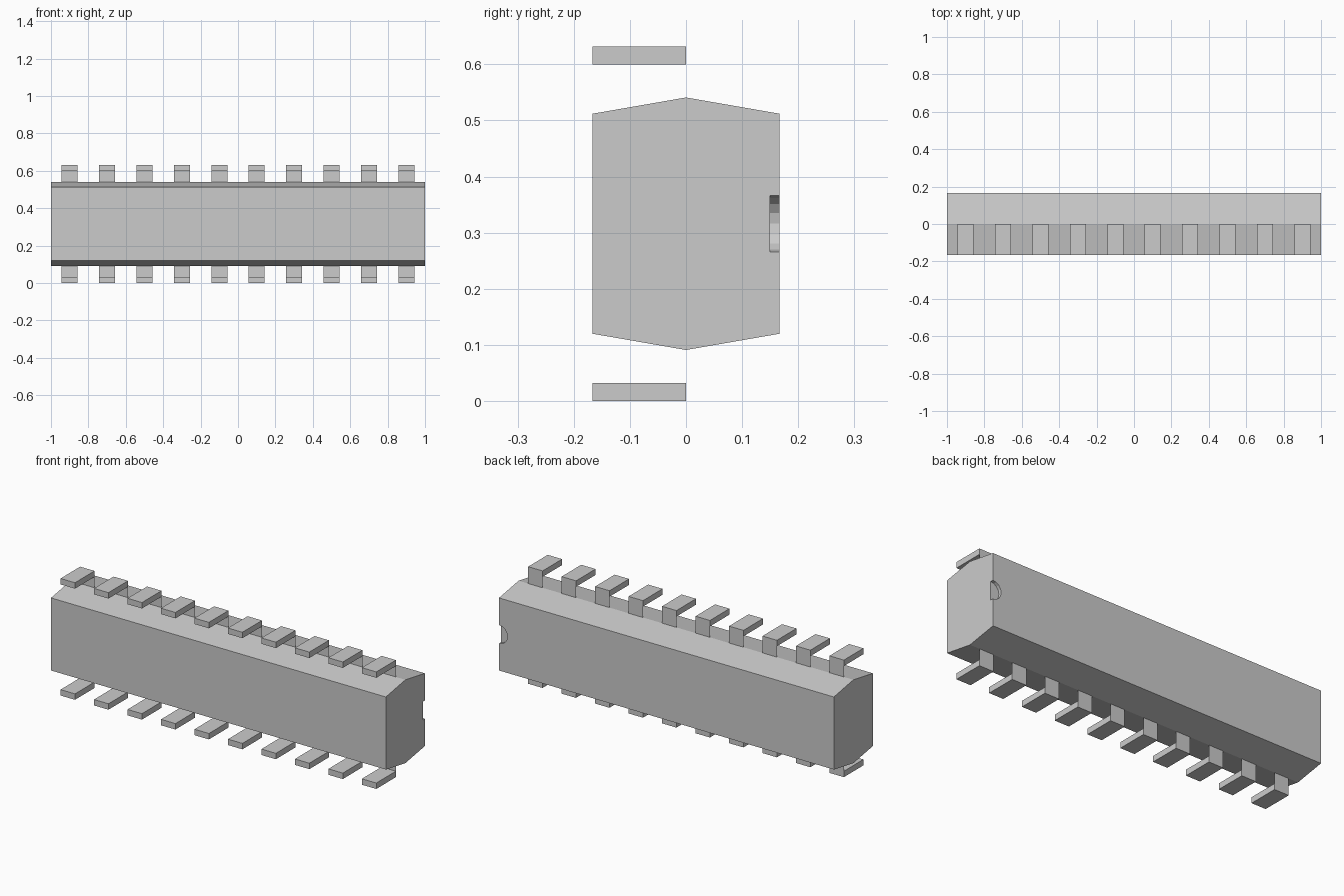
import bpy, bmesh, math

cube = bpy.data.objects.get("Cube")
if cube:
    bpy.data.objects.remove(cube, do_unlink=True)

grey = bpy.data.materials.new("plain_grey")
grey.use_nodes = True
colour = (0.6, 0.6, 0.6, 1)
grey.diffuse_color = colour
grey.node_tree.nodes["Principled BSDF"].inputs["Base Color"].default_value = colour

MID = 0.316       # height of the centre line
HALF_Y = 0.167    # half depth of the housing
RIDGE = 0.225     # centre line to ridge
EDGE = 0.196      # centre line to edge of the flat faces
ARM_IN, ARM_OUT = 0.284, 0.316
PIN_W = 0.086


def add_object(name, bm):
    bmesh.ops.recalc_face_normals(bm, faces=bm.faces)
    mesh = bpy.data.meshes.new(name)
    bm.to_mesh(mesh)
    bm.free()
    mesh.materials.append(grey)
    obj = bpy.data.objects.new(name, mesh)
    bpy.context.collection.objects.link(obj)
    return obj


def prism(bm, points, direction):
    """Extrude a closed outline along a direction."""
    face = bm.faces.new([bm.verts.new(p) for p in points])
    new = bmesh.ops.extrude_face_region(bm, geom=[face])["geom"]
    verts = [v for v in new if isinstance(v, bmesh.types.BMVert)]
    bmesh.ops.translate(bm, verts=verts, vec=direction)


# Housing: long prism with a six-sided section
profile = [(-HALF_Y, -EDGE), (0, -RIDGE), (HALF_Y, -EDGE),
           (HALF_Y, EDGE), (0, RIDGE), (-HALF_Y, EDGE)]
bm = bmesh.new()
prism(bm, [(-1, y, MID + z) for y, z in profile], (2, 0, 0))
housing = add_object("housing", bm)

# Round notch at one end of the back face
bm = bmesh.new()
angles = [i * math.tau / 16 for i in range(16)]
prism(bm, [(1 + 0.05 * math.cos(a), 0.15, MID + 0.05 * math.sin(a)) for a in angles],
      (0, 0.1, 0))
cutter = add_object("notch_cutter", bm)
cutter.hide_render = True
cutter.hide_viewport = True
cut = housing.modifiers.new("notch", 'BOOLEAN')
cut.operation = 'DIFFERENCE'
cut.solver = 'EXACT'
cut.object = cutter


# Pins: a thin web standing on the ridge and a flat arm bent to the front
def add_pin(name, x, side):
    bm = bmesh.new()
    left, right = x - PIN_W / 2, x + PIN_W / 2
    inner, outer = MID + side * ARM_IN, MID + side * ARM_OUT
    prism(bm, [(left, 0, inner), (left, -HALF_Y, inner),
               (left, -HALF_Y, outer), (left, 0, outer)], (PIN_W, 0, 0))
    root = MID + side * RIDGE
    bm.faces.new([bm.verts.new(p) for p in
                  [(left, 0, root), (right, 0, root), (right, 0, inner), (left, 0, inner)]])
    add_object(name, bm)


for i in range(10):
    x = -0.9 + 0.2 * i
    add_pin(f"upper_pin_{i + 1}", x, 1)
    add_pin(f"lower_pin_{i + 1}", x, -1)
